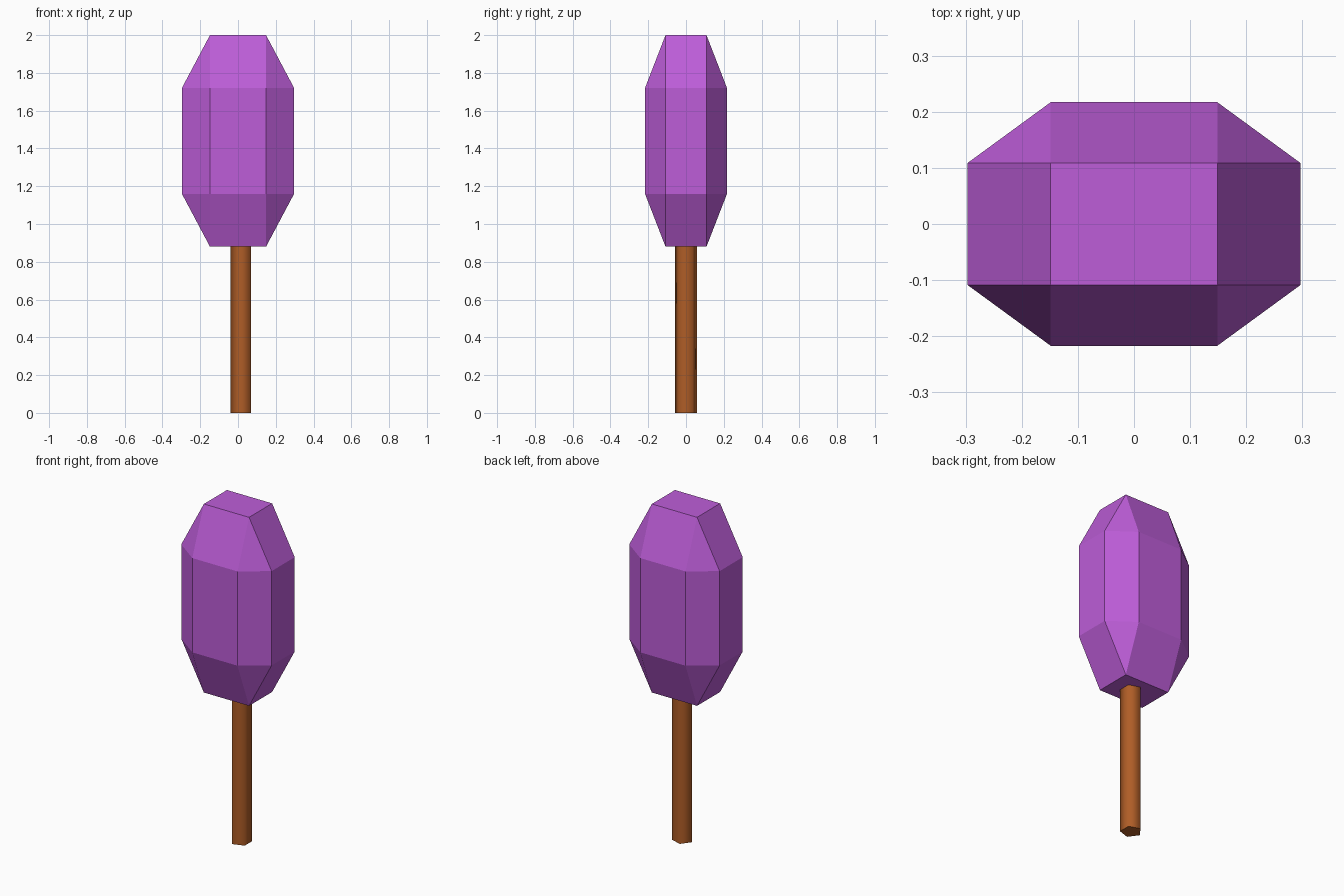
import bpy, bmesh, math
from mathutils import Matrix

cube = bpy.data.objects.get("Cube")
if cube:
    bpy.data.objects.remove(cube, do_unlink=True)


def make_material(name, rgb):
    mat = bpy.data.materials.new(name)
    mat.use_nodes = True
    mat.diffuse_color = (*rgb, 1)
    mat.node_tree.nodes["Principled BSDF"].inputs["Base Color"].default_value = (*rgb, 1)
    return mat


def make_object(name, bm, mat):
    bmesh.ops.recalc_face_normals(bm, faces=bm.faces)
    mesh = bpy.data.meshes.new(name)
    bm.to_mesh(mesh)
    bm.free()
    mesh.materials.append(mat)
    obj = bpy.data.objects.new(name, mesh)
    bpy.context.collection.objects.link(obj)
    return obj


purple = make_material("purple", (0.51, 0.11, 0.69))
brown = make_material("wood brown", (0.43, 0.11, 0.02))

# Faceted block: a chamfered unit cube, stretched to size
bm = bmesh.new()
bmesh.ops.create_cube(bm, size=1)
bmesh.ops.bevel(bm, geom=bm.edges[:], offset=0.25, segments=1, affect='EDGES')
bmesh.ops.scale(bm, vec=(0.594, 0.434, 1.12), verts=bm.verts)
bmesh.ops.translate(bm, vec=(0, 0, 1.44), verts=bm.verts)
make_object("faceted_block", bm, purple)

# Five-sided stick, one corner towards -x, pushed slightly into the block
stick_height, stick_radius = 0.92, 0.06
bm = bmesh.new()
ring = [bm.verts.new((0.02 - stick_radius * math.cos(a), stick_radius * math.sin(a), 0))
        for a in (math.tau * i / 5 for i in range(5))]
base = bm.faces.new(ring)
top = bmesh.ops.extrude_face_region(bm, geom=[base], use_keep_orig=True)["geom"]
bmesh.ops.translate(bm, vec=(0, 0, stick_height),
                    verts=[v for v in top if isinstance(v, bmesh.types.BMVert)])
stick = make_object("stick", bm, brown)

# Soft shading around the stick, crisp end caps
bpy.ops.object.select_all(action='DESELECT')
stick.select_set(True)
bpy.context.view_layer.objects.active = stick
bpy.ops.object.shade_smooth_by_angle(angle=math.radians(80))
